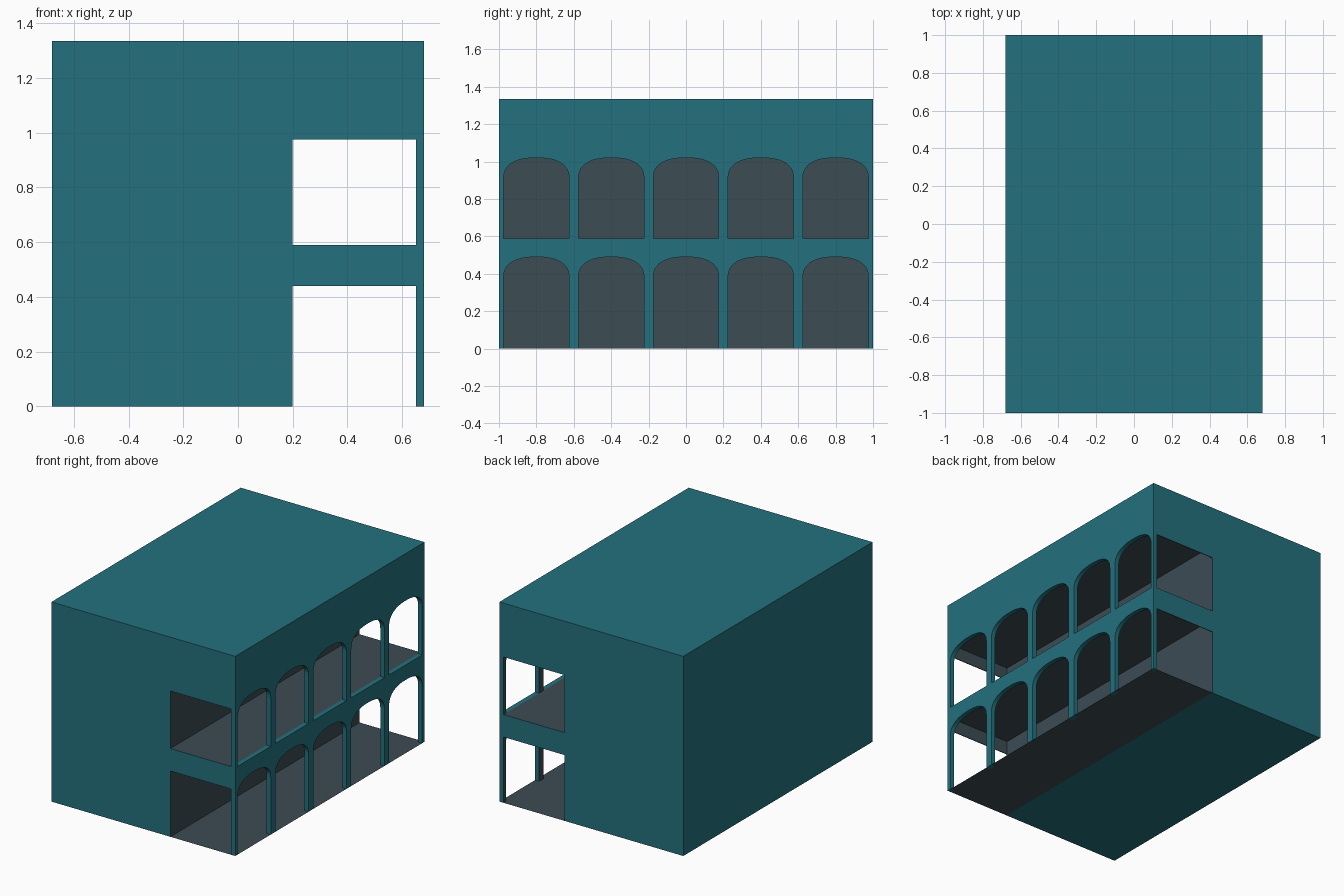
import bpy, bmesh, math

if "Cube" in bpy.data.objects:
    bpy.data.objects.remove(bpy.data.objects["Cube"])


def material(name, rgb):
    m = bpy.data.materials.new(name)
    m.diffuse_color = (*rgb, 1)
    m.use_nodes = True
    m.node_tree.nodes["Principled BSDF"].inputs["Base Color"].default_value = m.diffuse_color
    return m


teal = material("teal_wall", (0.017, 0.165, 0.205))
slate = material("slate_interior", (0.046, 0.072, 0.088))


def prism(name, mat, profiles, x0, x1):
    """Extrude closed (y, z) outlines along x."""
    bm = bmesh.new()
    for pts in profiles:
        face = bm.faces.new([bm.verts.new((x0, y, z)) for y, z in pts])
        if x1 != x0:
            ext = bmesh.ops.extrude_face_region(bm, geom=[face])
            verts = [g for g in ext["geom"] if isinstance(g, bmesh.types.BMVert)]
            bmesh.ops.translate(bm, verts=verts, vec=(x1 - x0, 0, 0))
    bmesh.ops.recalc_face_normals(bm, faces=bm.faces)
    mesh = bpy.data.meshes.new(name)
    bm.to_mesh(mesh)
    bm.free()
    mesh.materials.append(mat)
    obj = bpy.data.objects.new(name, mesh)
    bpy.context.collection.objects.link(obj)
    return obj


def room(floor, lintel, ceiling):
    """Gallery section: open ends under a thin lintel, higher ceiling inside."""
    half = [(1.1, floor), (1.1, lintel), (0.995, lintel), (0.995, ceiling)]
    return half + [(-y, z) for y, z in reversed(half)]


def arch(cy, floor, top, half=0.175, rise=0.11, n=2.4, steps=24):
    """Opening with a flattened round head."""
    pts = [(cy - half, floor), (cy + half, floor)]
    for i in range(steps + 1):
        a = math.pi * i / steps
        c, s = math.cos(a), max(math.sin(a), 0)
        pts.append((cy + half * math.copysign(abs(c) ** (2 / n), c),
                    top - rise + rise * s ** (2 / n)))
    return pts


def cut(target, cutter):
    cutter.hide_render = True
    mod = target.modifiers.new(cutter.name, 'BOOLEAN')
    mod.operation = 'DIFFERENCE'
    mod.solver = 'EXACT'
    mod.material_mode = 'TRANSFER'
    mod.object = cutter
    bpy.context.view_layer.objects.active = target
    bpy.ops.object.modifier_apply(modifier=mod.name)
    bpy.data.objects.remove(cutter)


# Solid building block
building = prism("building", teal,
                 [[(-1, 0), (1, 0), (1, 1.335), (-1, 1.335)]], -0.68, 0.68)

# Two open galleries behind the facade
cut(building, prism("gallery_cutter", slate,
                    [room(-0.1, 0.44, 0.53), room(0.59, 0.975, 1.06)], 0.2, 0.65))

# Two rows of five arches through the facade
bays = [-0.8 + 0.4 * i for i in range(5)]
cut(building, prism("arch_cutter", teal,
                    [arch(y, f, t) for f, t in ((-0.1, 0.49), (0.59, 1.02)) for y in bays],
                    0.6, 0.75))

# Ground floor paving of the lower gallery
bm = bmesh.new()
bm.faces.new([bm.verts.new(p) for p in
              ((0.2, -1, 0), (0.68, -1, 0), (0.68, 1, 0), (0.2, 1, 0))])
mesh = bpy.data.meshes.new("gallery_floor")
bm.to_mesh(mesh)
bm.free()
mesh.materials.append(slate)
bpy.context.collection.objects.link(bpy.data.objects.new("gallery_floor", mesh))
